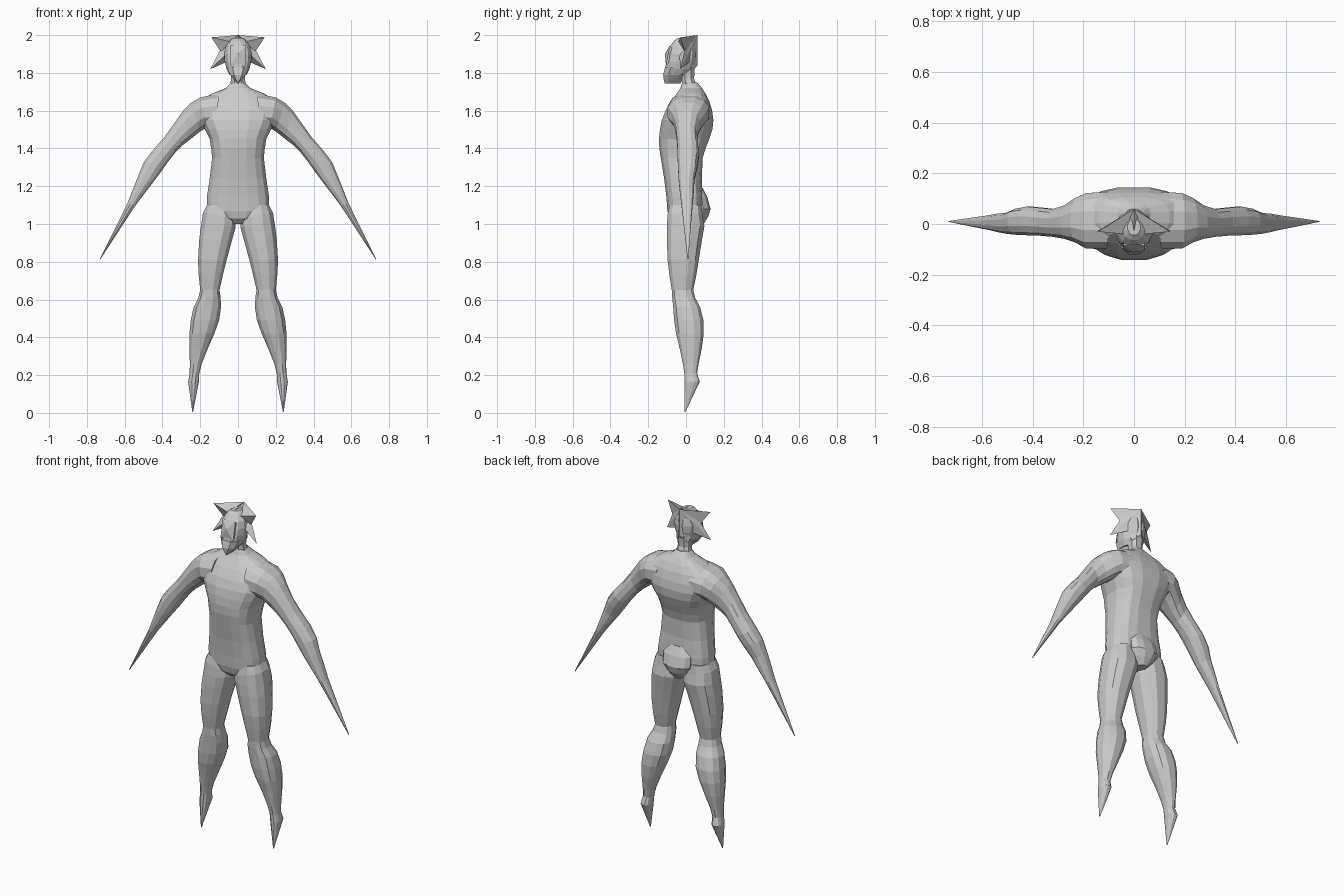
import bpy, bmesh, math
from mathutils import Vector

grey = bpy.data.materials.new("plain grey")
grey.diffuse_color = (0.6, 0.6, 0.6, 1)


def finish(name, bm):
    bmesh.ops.recalc_face_normals(bm, faces=bm.faces)
    me = bpy.data.meshes.new(name)
    bm.to_mesh(me)
    bm.free()
    me.materials.append(grey)
    ob = bpy.data.objects.new(name, me)
    bpy.context.collection.objects.link(ob)
    return ob


def loft(name, rows, side=1, sides=12, power=2.4):
    """Skin sections (x1, z1, x2, z2, y front, y back) into a closed limb."""
    bm = bmesh.new()
    rings = []
    for x1, z1, x2, z2, yf, yb in rows:
        mid = Vector(((x1 + x2) / 2, (yf + yb) / 2, (z1 + z2) / 2))
        across = Vector(((x2 - x1) / 2, 0, (z2 - z1) / 2))
        deep = Vector((0, (yb - yf) / 2, 0))
        ring = []
        for i in range(sides):
            a = math.tau * (i + 0.5) / sides
            c, s = math.cos(a), math.sin(a)
            u = math.copysign(abs(c) ** (2 / power), c) / math.cos(math.pi / sides) ** (2 / power)
            v = math.copysign(abs(s) ** (2 / power), s)
            p = mid + across * u + deep * v
            ring.append(bm.verts.new((p.x * side, p.y, p.z)))
        rings.append(ring)
    for a, b in zip(rings, rings[1:]):
        for i in range(sides):
            j = (i + 1) % sides
            bm.faces.new((a[i], a[j], b[j], b[i]))
    bm.faces.new(rings[0])
    bm.faces.new(rings[-1])
    return finish(name, bm)


def level(rows):
    """Symmetric horizontal sections (z, half width, y front, y back)."""
    return [(-w, z, w, z, f, b) for z, w, f, b in rows]


# Torso, from neck base to crotch
loft("torso", level([
    (1.75, .035, -.02, .06), (1.72, .065, -.03, .085), (1.69, .14, -.05, .105),
    (1.65, .20, -.08, .125), (1.60, .21, -.11, .14), (1.55, .20, -.13, .147),
    (1.50, .175, -.14, .142), (1.45, .15, -.145, .125), (1.40, .142, -.143, .105),
    (1.35, .137, -.135, .09), (1.24, .15, -.117, .085), (1.14, .165, -.105, .09),
    (1.07, .165, -.10, .09), (1.03, .12, -.09, .08), (1.00, .05, -.06, .07)]),
    sides=16, power=2.7)
# Rounded seat behind the hips
loft("seat", level([
    (1.19, .06, .03, .09), (1.14, .09, .02, .115), (1.08, .09, .01, .132),
    (1.04, .065, 0, .12), (1.00, .03, 0, .095)]))

# Arms ending in spikes: upper edge, lower edge, depth
arm = [
    (.10, 1.69, .12, 1.50, -.10, .13), (.20, 1.67, .17, 1.51, -.10, .125),
    (.25, 1.64, .20, 1.49, -.075, .105), (.29, 1.60, .25, 1.45, -.06, .075),
    (.34, 1.53, .29, 1.42, -.052, .06), (.39, 1.46, .33, 1.38, -.048, .065),
    (.455, 1.385, .37, 1.33, -.046, .07), (.50, 1.325, .405, 1.28, -.044, .062),
    (.53, 1.25, .45, 1.22, -.04, .046), (.56, 1.175, .50, 1.155, -.033, .042),
    (.585, 1.11, .545, 1.095, -.025, .036), (.732, .815, .729, .813, .008, .012)]
# Legs ending in spikes: inner edge, outer edge, depth
leg = [
    (.03, 1.10, .165, 1.10, -.09, .085), (.012, 1.03, .185, 1.06, -.10, .09),
    (.012, .985, .196, .99, -.104, .10), (.03, .92, .205, .92, -.104, .088),
    (.06, .81, .212, .81, -.10, .07), (.08, .73, .208, .73, -.09, .057),
    (.098, .65, .20, .65, -.077, .04), (.092, .61, .21, .61, -.075, .05),
    (.09, .56, .235, .56, -.07, .077), (.10, .49, .25, .49, -.065, .095),
    (.125, .42, .257, .42, -.055, .096), (.16, .34, .257, .34, -.035, .085),
    (.192, .26, .255, .26, -.018, .068), (.205, .21, .256, .21, -.01, .06),
    (.207, .165, .264, .165, -.01, .074), (.238, .005, .242, .005, -.008, -.003)]
for side, label in ((1, "left"), (-1, "right")):
    loft(label + "_arm", arm, side)
    loft(label + "_leg", leg, side)

# Neck and head
loft("neck", level([(1.72, .045, -.02, .065), (1.77, .036, -.025, .045),
                    (1.84, .042, -.03, .05)]), sides=8)
loft("skull", level([
    (1.985, .025, -.045, .02), (1.97, .045, -.065, .04), (1.94, .064, -.088, .05),
    (1.90, .073, -.10, .055), (1.86, .070, -.108, .052), (1.82, .060, -.112, .04),
    (1.79, .045, -.115, .02)]), power=2.1)
# Pointed jaw
loft("jaw", level([(1.83, .060, -.115, .01), (1.79, .042, -.125, -.005),
                   (1.765, .022, -.121, -.015), (1.745, .004, -.116, -.025)]), sides=8)


def hull(name, points):
    bm = bmesh.new()
    for p in points:
        bm.verts.new(p)
    bmesh.ops.convex_hull(bm, input=bm.verts[:])
    return finish(name, bm)


# Shallow faceted face plate
hull("face_plate", [(x, y, z) for x in (-.042, .042)
                    for y, z in ((-.106, 1.84), (-.085, 1.945), (-.05, 1.9))]
     + [(0, -.112, 1.90)])

# Hair: a rear wedge with two flat spikes on each side
hull("back_hair", [(0, .06, 2.0), (0, .06, 1.84), (.065, .01, 1.93), (-.065, .01, 1.93),
                   (.04, .03, 1.80), (-.04, .03, 1.80), (0, -.03, 1.985)])
for s, label in ((1, "left"), (-1, "right")):
    hull(label + "_upper_spike", [(s * .142, -.03, 1.988), (0, .06, 2.0),
                                  (s * .09, -.005, 1.91), (s * .04, -.04, 1.965)])
    hull(label + "_lower_spike", [(s * .147, -.03, 1.82), (0, .06, 2.0),
                                  (s * .055, .02, 1.86), (s * .06, -.035, 1.90),
                                  (s * .095, -.005, 1.92)])
